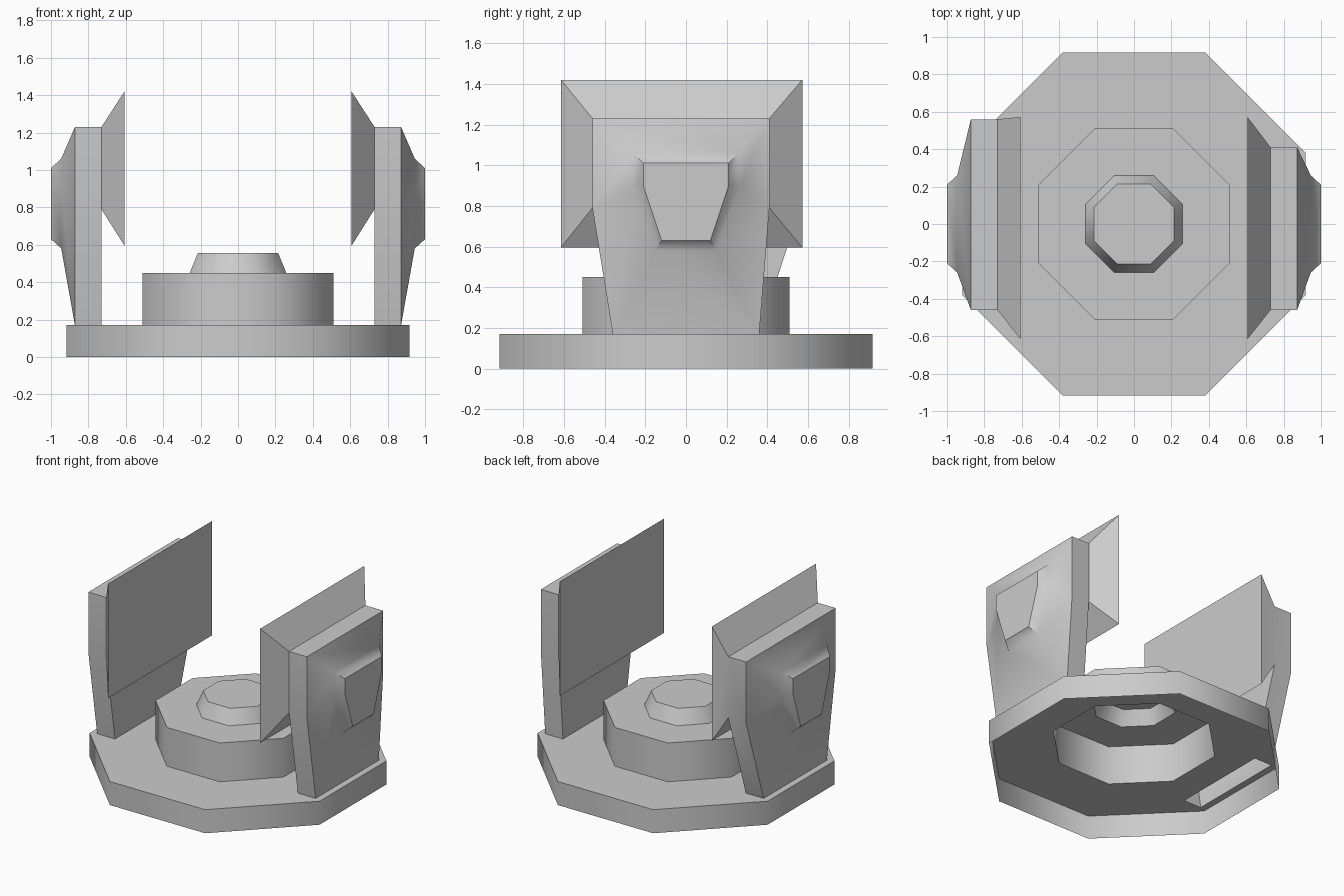
import bpy, bmesh, math

if "Cube" in bpy.data.objects:
    bpy.data.objects.remove(bpy.data.objects["Cube"])


def finish(name, bm, angle):
    bmesh.ops.recalc_face_normals(bm, faces=bm.faces[:])
    me = bpy.data.meshes.new(name)
    bm.to_mesh(me)
    bm.free()
    ob = bpy.data.objects.new(name, me)
    bpy.context.collection.objects.link(ob)
    bpy.ops.object.select_all(action='DESELECT')
    ob.select_set(True)
    bpy.context.view_layer.objects.active = ob
    bpy.ops.object.shade_smooth_by_angle(angle=math.radians(angle))
    return ob


def bridge(bm, a, b, skip=()):
    n = len(a)
    for i in range(n):
        if i not in skip:
            j = (i + 1) % n
            bm.faces.new((a[i], a[j], b[j], b[i]))


# Octagonal base: an open-bottomed stepped shell (flat radius, height)
bm = bmesh.new()


def octagon(r, z):
    r /= math.cos(math.pi / 8)
    return [bm.verts.new((r * math.cos(math.pi / 8 + k * math.pi / 4),
                          r * math.sin(math.pi / 8 + k * math.pi / 4), z)) for k in range(8)]


rings = [octagon(r, z) for r, z in
         [(.918, 0), (.918, .17), (.51, .17), (.51, .45), (.258, .45), (.215, .555)]]
for k in (0, 2, 3, 4):
    bridge(bm, rings[k], rings[k + 1])
bm.faces.new(rings[5])

# Deck of the base, with a slot under each hollow arm
loops = [rings[1], rings[2]]
for s in (1, -1):
    loops.append([bm.verts.new((s * x, y, .17)) for x, y in
                  [(.73, -.36), (.87, -.36), (.87, .36), (.73, .36)]])
edges = []
for lp in loops:
    for i, v in enumerate(lp):
        w = lp[(i + 1) % len(lp)]
        edges.append(bm.edges.get((v, w)) or bm.edges.new((v, w)))
bmesh.ops.triangle_fill(bm, edges=edges, use_beauty=True, normal=(0, 0, 1))
finish("base", bm, 50)


# Upright arm: hollow body, outer boss and flared inner plate
def arm(name, s, back):
    bm = bmesh.new()

    def loop(x, pts):
        return [bm.verts.new((s * x, y, z)) for y, z in pts]

    outline = [(-.46, 1.23), (back, 1.23), (back, .79), (.36, .17), (-.36, .17), (-.46, .79)]
    inner = loop(.73, outline)
    outer = loop(.872, outline)
    mid = loop(.945, [(-.26, 1.06), (.26, 1.06), (.26, .89), (.15, .58), (-.15, .58), (-.26, .89)])
    cap = loop(1.0, [(-.21, 1.01), (.21, 1.01), (.21, .90), (.12, .63), (-.12, .63), (-.21, .90)])
    plate = loop(.607, [(-.615, 1.42), (.572, 1.42), (.572, .595), (-.615, .595)])
    bridge(bm, inner, outer, skip=(3,))
    bridge(bm, outer, mid)
    bridge(bm, mid, cap)
    bm.faces.new(cap)
    bm.faces.new(inner[2:6])
    bridge(bm, [inner[0], inner[1], inner[2], inner[5]], plate)
    bm.faces.new(plate)
    finish(name, bm, 40)


arm("right_arm", 1, .41)
arm("left_arm", -1, .56)
